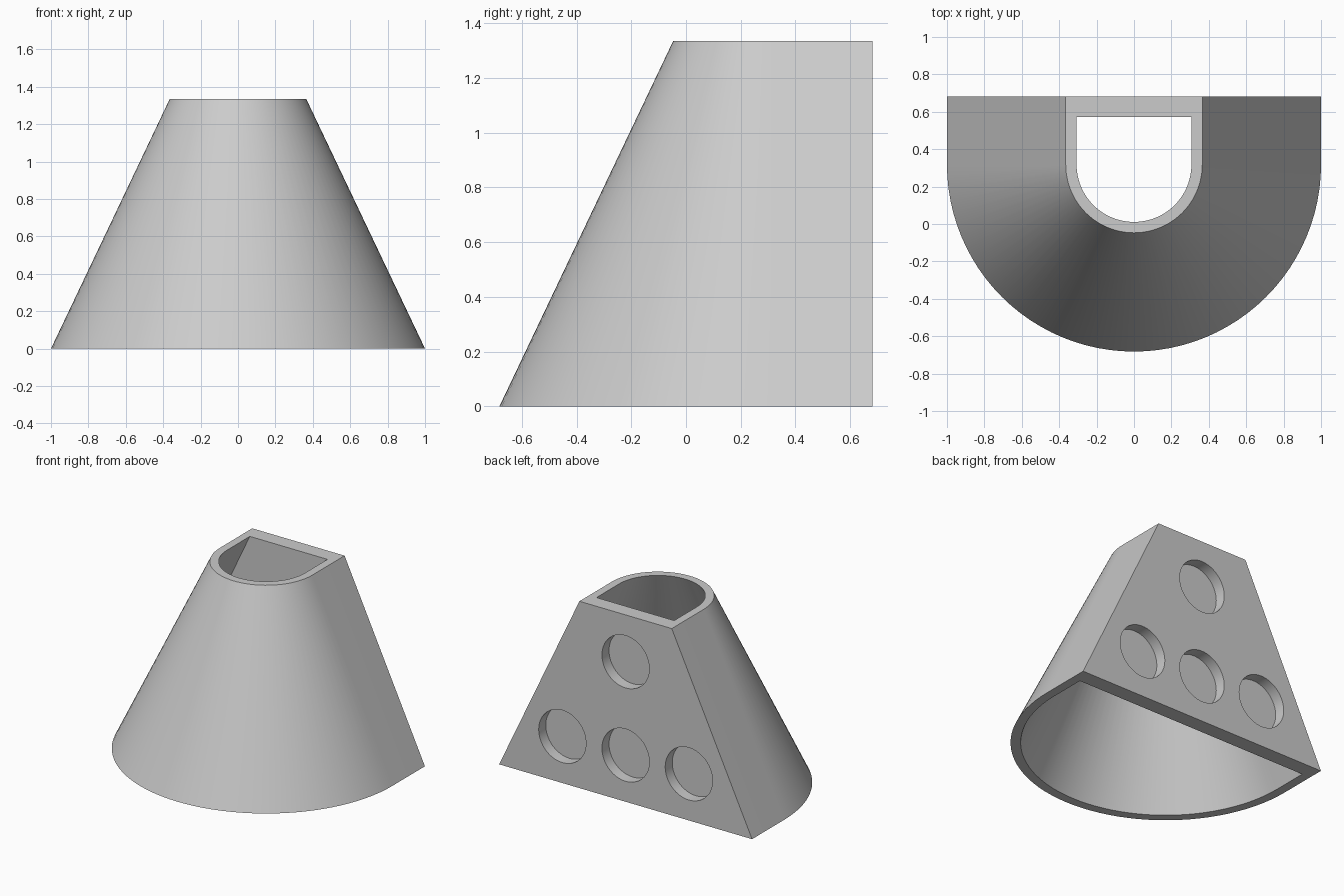
import bpy, bmesh, math
from mathutils import Matrix

cube = bpy.data.objects.get("Cube")
if cube:
    bpy.data.objects.remove(cube, do_unlink=True)

HEIGHT = 1.335
ARC_Y = 0.318        # centre of the rounded front
BACK_Y = 0.682       # flat back
WALL_Y = 0.572       # inside of the back wall
SEGMENTS = 48
HOLE_RADIUS = 0.187
HOLE_DEPTH = 0.08

grey = bpy.data.materials.new("light grey")
grey.use_nodes = True
colour = (0.6, 0.6, 0.6, 1)
grey.diffuse_color = colour
grey.node_tree.nodes["Principled BSDF"].inputs["Base Color"].default_value = colour


def make_object(name, bm):
    bmesh.ops.recalc_face_normals(bm, faces=bm.faces)
    mesh = bpy.data.meshes.new(name)
    bm.to_mesh(mesh)
    bm.free()
    mesh.materials.append(grey)
    obj = bpy.data.objects.new(name, mesh)
    bpy.context.collection.objects.link(obj)
    return obj


def d_loop(bm, radius, back, z):
    """Half circle at the front, straight sides to a flat back."""
    points = [(radius, back)]
    for i in range(SEGMENTS + 1):
        a = math.pi * i / SEGMENTS
        points.append((radius * math.cos(a), ARC_Y - radius * math.sin(a)))
    points.append((-radius, back))
    return [bm.verts.new((x, y, z)) for x, y in points]


# Hollow tapered body, open at both ends
bm = bmesh.new()
loops = [d_loop(bm, 1.0, BACK_Y, 0),
         d_loop(bm, 0.365, BACK_Y, HEIGHT),
         d_loop(bm, 0.307, WALL_Y, HEIGHT),
         d_loop(bm, 0.935, WALL_Y, 0)]
for a, b in zip(loops, loops[1:] + loops[:1]):
    for i in range(len(a)):
        j = (i + 1) % len(a)
        bm.faces.new((a[i], a[j], b[j], b[i]))
body = make_object("tapered_body", bm)

# Round blind pockets in the back wall
bm = bmesh.new()
for x, z in ((-0.5, 0.333), (0, 0.333), (0.5, 0.333), (0, 1.0)):
    place = Matrix.Translation((x, BACK_Y, z)) @ Matrix.Rotation(math.pi / 2, 4, 'X')
    bmesh.ops.create_cone(bm, cap_ends=True, segments=64, radius1=HOLE_RADIUS,
                          radius2=HOLE_RADIUS, depth=2 * HOLE_DEPTH, matrix=place)
cutter = make_object("pocket_cutter", bm)
cutter.hide_render = True

pockets = body.modifiers.new("pockets", 'BOOLEAN')
pockets.operation = 'DIFFERENCE'
pockets.solver = 'EXACT'
pockets.object = cutter

bpy.ops.object.select_all(action='DESELECT')
body.select_set(True)
bpy.context.view_layer.objects.active = body
bpy.ops.object.modifier_apply(modifier=pockets.name)
bpy.data.objects.remove(cutter, do_unlink=True)
bpy.ops.object.shade_smooth_by_angle(angle=math.radians(30))
